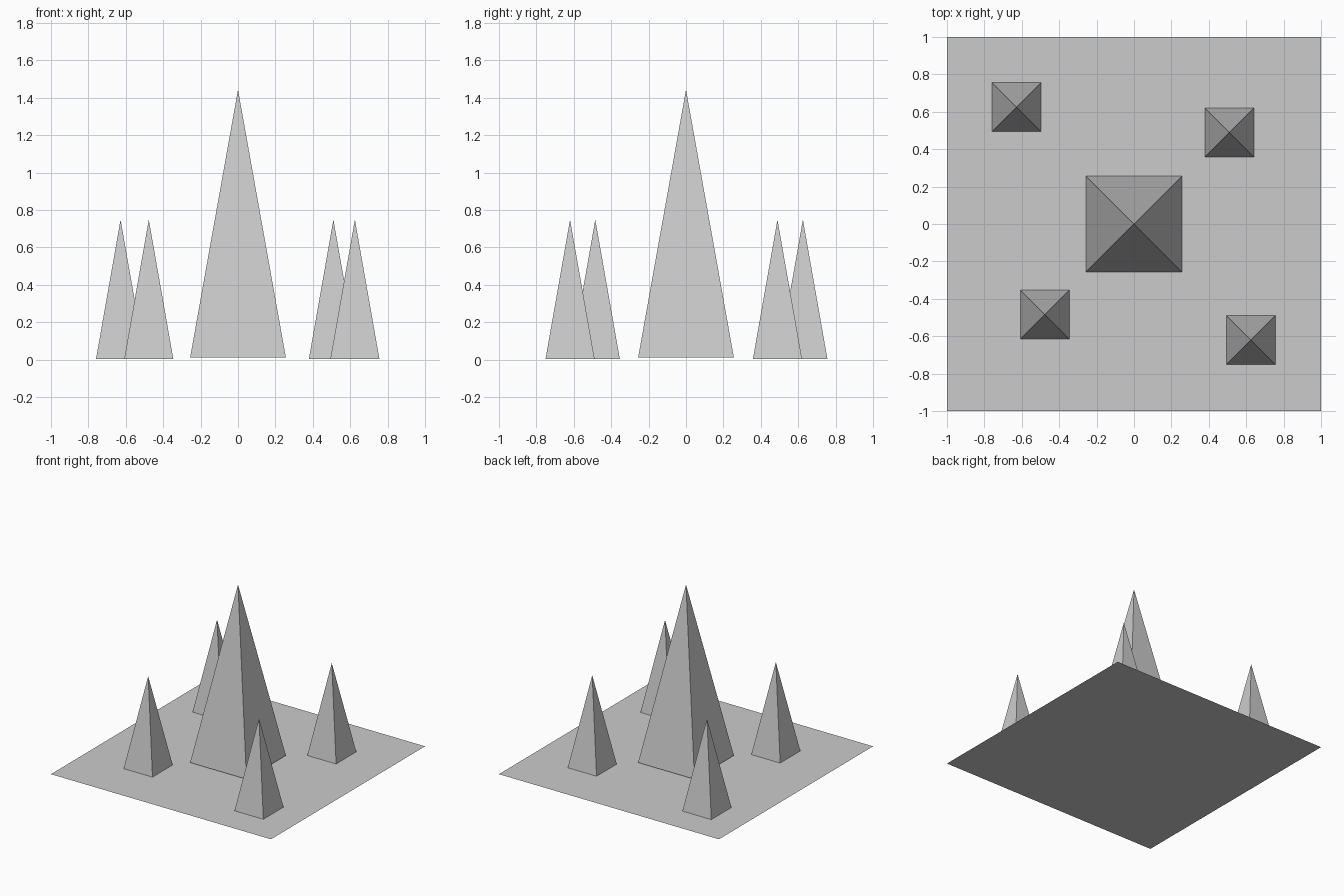
import bpy
from math import pi, sqrt

if "Cube" in bpy.data.objects:
    bpy.data.objects.remove(bpy.data.objects["Cube"])


def pyramid(name, x, y, half, base, tip):
    """Square pyramid with sides parallel to the axes."""
    bpy.ops.mesh.primitive_cone_add(
        vertices=4, radius1=half * sqrt(2), radius2=0, depth=tip - base,
        location=(x, y, (base + tip) / 2), rotation=(0, 0, pi / 4))
    bpy.context.object.name = name


# Flat square ground sheet
bpy.ops.mesh.primitive_plane_add(size=2, location=(0, 0, 0))
bpy.context.object.name = "base_sheet"

# Large central spike
pyramid("central_spike", 0, 0, 0.256, 0.01, 1.443)

# Four smaller spikes around it
corners = {
    "back_left_spike": (-0.628, 0.625),
    "back_right_spike": (0.51, 0.489),
    "front_left_spike": (-0.477, -0.485),
    "front_right_spike": (0.625, -0.62),
}
for name, (x, y) in corners.items():
    pyramid(name, x, y, 0.131, 0.004, 0.748)
